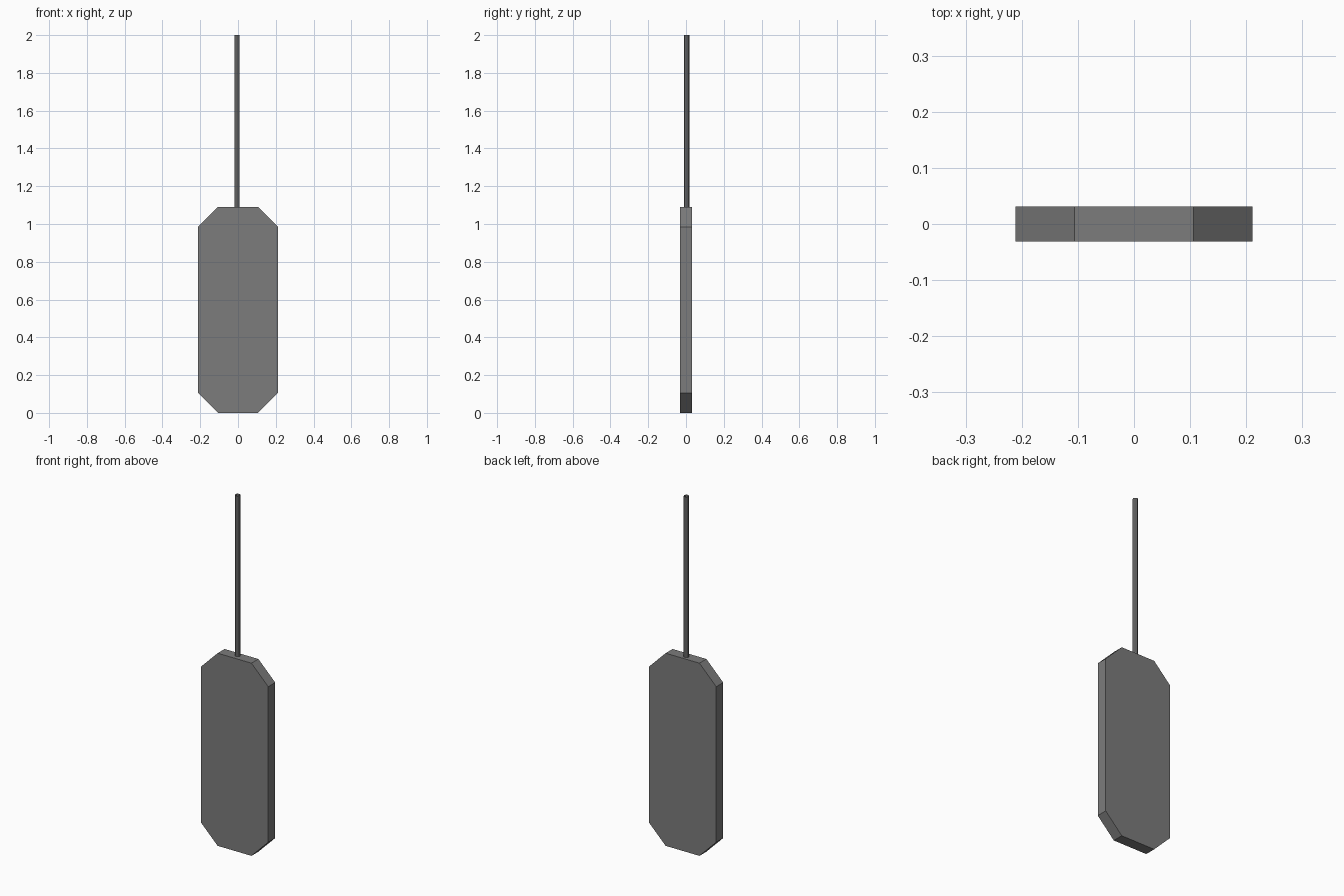
import bpy
import bmesh

cube = bpy.data.objects.get("Cube")
if cube:
    bpy.data.objects.remove(cube, do_unlink=True)

# Single grey colour
grey = bpy.data.materials.new("grey")
grey.use_nodes = True
colour = (0.2, 0.2, 0.2, 1)
grey.diffuse_color = colour
grey.node_tree.nodes["Principled BSDF"].inputs["Base Color"].default_value = colour


def finish(name, bm):
    mesh = bpy.data.meshes.new(name)
    bmesh.ops.recalc_face_normals(bm, faces=bm.faces)
    bm.to_mesh(mesh)
    bm.free()
    mesh.materials.append(grey)
    obj = bpy.data.objects.new(name, mesh)
    bpy.context.collection.objects.link(obj)
    return obj


# Flat panel with chamfered corners, extruded through its thickness
half_w, height, cut, half_d = 0.211, 1.09, 0.105, 0.031
profile = [(half_w - cut, 0), (half_w, cut),
           (half_w, height - cut), (half_w - cut, height)]
profile += [(-x, z) for x, z in reversed(profile)]
bm = bmesh.new()
face = bm.faces.new([bm.verts.new((x, -half_d, z)) for x, z in profile])
ext = bmesh.ops.extrude_face_region(bm, geom=[face], use_keep_orig=True)
moved = [v for v in ext["geom"] if isinstance(v, bmesh.types.BMVert)]
bmesh.ops.translate(bm, verts=moved, vec=(0, 2 * half_d, 0))
finish("panel", bm)

# Thin open tube rising from the panel's top edge
bm = bmesh.new()
bmesh.ops.create_cone(bm, cap_ends=False, segments=8, radius1=0.014,
                      radius2=0.014, depth=2 - height)
rod = finish("rod", bm)
rod.location = (-0.005, 0.004, (2 + height) / 2)
